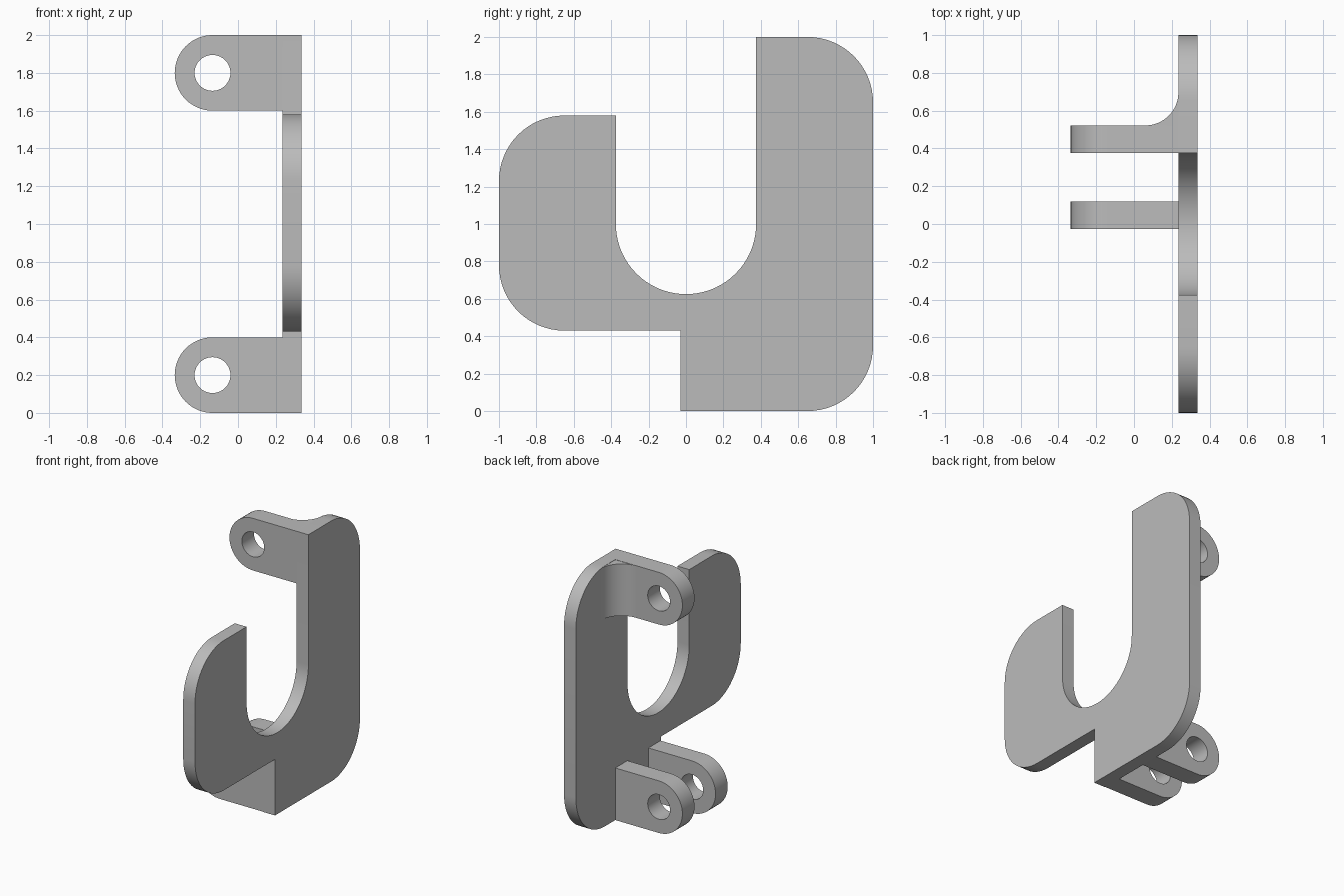
import bpy, bmesh
from math import cos, sin, radians
from mathutils import Vector

cube = bpy.data.objects.get("Cube")
if cube:
    bpy.data.objects.remove(cube)

grey = bpy.data.materials.new("plain grey")
grey.use_nodes = True
colour = (0.5, 0.5, 0.5, 1)
grey.diffuse_color = colour
grey.node_tree.nodes["Principled BSDF"].inputs["Base Color"].default_value = colour


def arc(cx, cy, r, start, end, steps=16):
    """Points along an arc, angles in degrees."""
    angles = [radians(start + (end - start) * i / steps) for i in range(steps + 1)]
    return [(cx + r * cos(a), cy + r * sin(a)) for a in angles]


def extrude_profile(name, loops, place, direction):
    """Fill the outline (later loops are holes) and extrude it."""
    bm = bmesh.new()
    edges = []
    for loop in loops:
        verts = [bm.verts.new(place(u, v)) for u, v in loop]
        edges += [bm.edges.new((a, b)) for a, b in zip(verts, verts[1:] + verts[:1])]
    bmesh.ops.triangle_fill(bm, edges=edges, use_beauty=True)
    result = bmesh.ops.extrude_face_region(bm, geom=bm.faces[:], use_keep_orig=True)
    moved = [g for g in result["geom"] if isinstance(g, bmesh.types.BMVert)]
    bmesh.ops.translate(bm, verts=moved, vec=Vector(direction))
    bmesh.ops.recalc_face_normals(bm, faces=bm.faces[:])
    bmesh.ops.dissolve_limit(bm, angle_limit=radians(0.5), verts=bm.verts[:], edges=bm.edges[:])
    mesh = bpy.data.meshes.new(name)
    bm.to_mesh(mesh)
    bm.free()
    mesh.materials.append(grey)
    obj = bpy.data.objects.new(name, mesh)
    bpy.context.collection.objects.link(obj)
    bpy.ops.object.select_all(action="DESELECT")
    obj.select_set(True)
    bpy.context.view_layer.objects.active = obj
    bpy.ops.object.shade_smooth_by_angle(angle=radians(30))
    return obj


INNER, OUTER = 0.235, 0.335      # plate faces along x
CORNER, SLOT = 0.35, 0.375       # corner and slot radii
LUG_R, HOLE_R, LUG_X = 0.2, 0.095, -0.135

# Hook-shaped side plate, drawn in y and z
outline = [(-0.03, 0)]
outline += arc(1 - CORNER, CORNER, CORNER, -90, 0)
outline += arc(1 - CORNER, 2 - CORNER, CORNER, 0, 90)
outline += [(SLOT, 2)]
outline += arc(0, 1, SLOT, 0, -180, 36)
outline += [(-SLOT, 1.58)]
outline += arc(CORNER - 1, 1.58 - CORNER, CORNER, 90, 180)
outline += arc(CORNER - 1, 0.43 + CORNER, CORNER, 180, 270)
outline += [(-0.03, 0.43)]
extrude_profile("hook_plate", [outline], lambda u, v: (INNER, u, v), (OUTER - INNER, 0, 0))


# Rounded lugs with a pin hole, drawn in x and z
def lug(name, y, z):
    body = arc(LUG_X, z, LUG_R, 90, 270, 32) + [(INNER, z - LUG_R), (INNER, z + LUG_R)]
    hole = arc(LUG_X, z, HOLE_R, 0, 360, 40)[:-1]
    extrude_profile(name, [body, hole], lambda u, v: (u, y, v), (0, 0.147, 0))


lug("upper_lug", 0.375, 1.8)
lug("lower_rear_lug", 0.375, 0.2)
lug("lower_front_lug", -0.027, 0.2)

# Concave fillet behind the upper lug, drawn in x and y
back, fillet_r = 0.522, 0.175
fillet = [(INNER, back)] + arc(INNER - fillet_r, back + fillet_r, fillet_r, 0, -90)
extrude_profile("upper_lug_fillet", [fillet], lambda u, v: (u, v, 1.6), (0, 0, 0.398))
